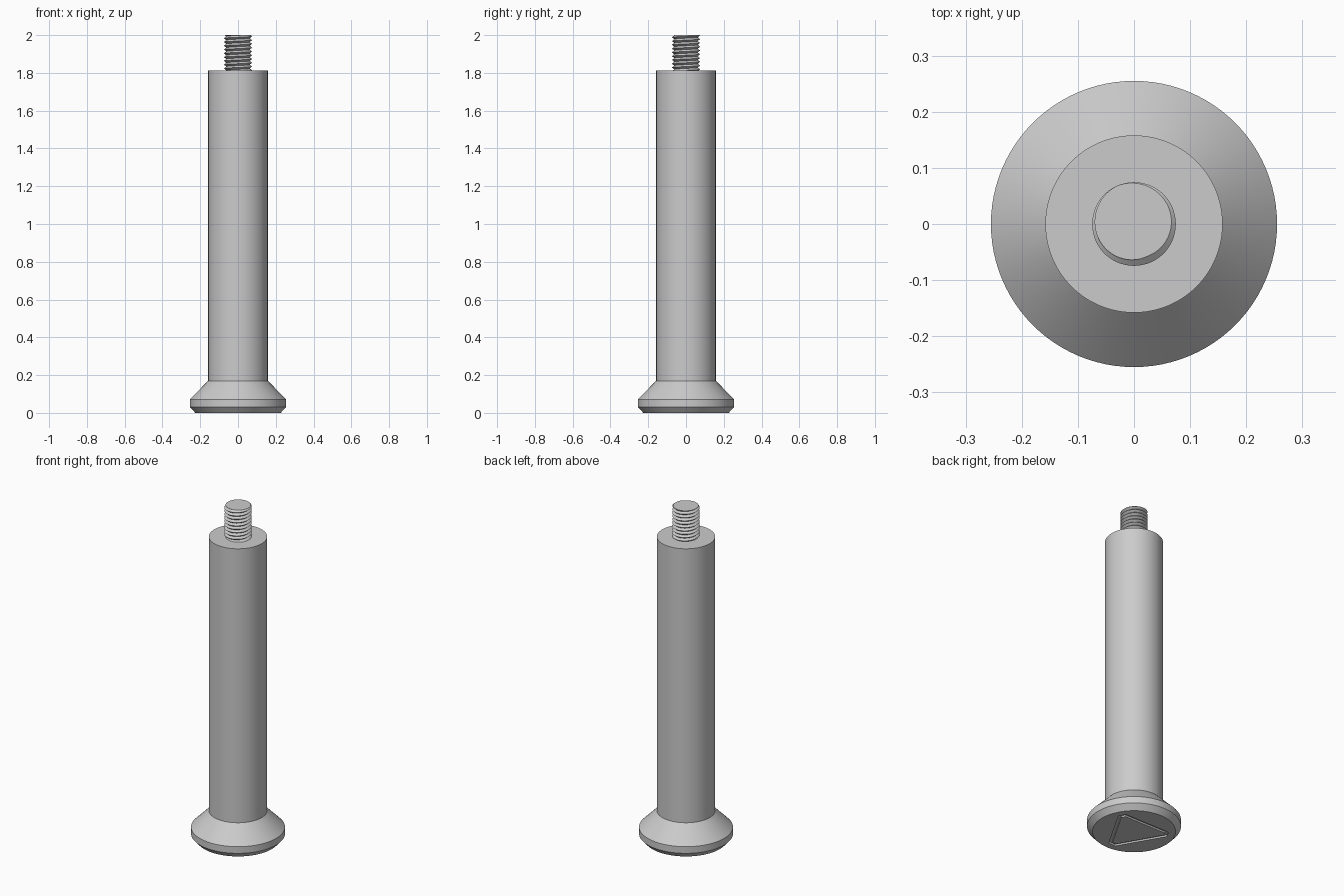
import bpy
import bmesh
from math import sin, cos, tau, radians, floor

old = bpy.data.objects.get("Cube")
if old:
    bpy.data.objects.remove(old, do_unlink=True)

# Single plain metal colour
steel = bpy.data.materials.new("grey_steel")
steel.use_nodes = True
colour = (0.6, 0.6, 0.6, 1.0)
steel.diffuse_color = colour
steel.node_tree.nodes["Principled BSDF"].inputs["Base Color"].default_value = colour

SEG = 96


def finish(bm, name):
    """Turn a bmesh into a linked, smooth-shaded steel object."""
    bmesh.ops.recalc_face_normals(bm, faces=bm.faces)
    mesh = bpy.data.meshes.new(name)
    bm.to_mesh(mesh)
    bm.free()
    mesh.materials.append(steel)
    obj = bpy.data.objects.new(name, mesh)
    bpy.context.collection.objects.link(obj)
    bpy.ops.object.select_all(action="DESELECT")
    obj.select_set(True)
    bpy.context.view_layer.objects.active = obj
    bpy.ops.object.shade_smooth_by_angle(angle=radians(30))


def circle(r, z):
    return [(r * cos(tau * i / SEG), r * sin(tau * i / SEG), z) for i in range(SEG)]


def clipped_triangle(inset, z):
    """Triangle outline with clipped corners, shrunk evenly by inset."""
    corner, side = 0.1856 - inset, 0.1125 - inset
    half = (side - corner / 2) / sin(tau / 6)
    points = []
    for a in (radians(30), radians(150), radians(270)):
        for t in (-half, half):
            points.append((corner * cos(a) - t * sin(a), corner * sin(a) + t * cos(a), z))
    return points


def skin(bm, outlines):
    """Join a stack of matching outlines with quads and return the vertex rings."""
    rings = [[bm.verts.new(p) for p in outline] for outline in outlines]
    for low, high in zip(rings, rings[1:]):
        for i in range(len(low)):
            j = (i + 1) % len(low)
            bm.faces.new((low[i], low[j], high[j], high[i]))
    return rings


def ring_edges(bm, ring):
    return [bm.edges.get((ring[i - 1], ring[i])) for i in range(len(ring))]


# Shank with flared, chamfered head at the foot
bm = bmesh.new()
shell = skin(bm, [circle(r, z) for r, z in ((0.226, 0.0), (0.255, 0.032), (0.255, 0.072),
                                            (0.158, 0.17), (0.158, 1.812))])
bm.faces.new(shell[-1])

# Triangular outline groove in the underside
groove = skin(bm, [clipped_triangle(w, z) for w, z in ((0, 0), (0, 0.01),
                                                       (0.018, 0.01), (0.018, 0))])
bm.faces.new(groove[-1])
bmesh.ops.triangle_fill(bm, use_beauty=True, normal=(0, 0, -1),
                        edges=ring_edges(bm, shell[0]) + ring_edges(bm, groove[0]))
finish(bm, "shank_and_head")

# Threaded stud: helical ridges and valleys clipped to a flat top and bottom
LOW, HIGH, PITCH = 1.812, 2.0, 0.02
MINOR, MAJOR = 0.062, 0.0745
PEAK = radians(115)


def thread_point(i, k):
    angle = tau * i / SEG
    lead = (angle - PEAK) / tau
    z = min(max(HIGH + PITCH * (k / 2 + lead), LOW), HIGH)
    turn = (z - HIGH) / PITCH - lead
    r = MAJOR - (MAJOR - MINOR) * 2 * abs(turn - floor(turn + 0.5))
    return (r * cos(angle), r * sin(angle), z)


bm = bmesh.new()
first = -int(2 * (HIGH - LOW) / PITCH) - 4
grid = [[bm.verts.new(thread_point(i, k)) for k in range(first, 4)]
        for i in range(SEG + 1)]
for left, right in zip(grid, grid[1:]):
    for k in range(len(left) - 1):
        bm.faces.new((left[k], right[k], right[k + 1], left[k + 1]))
bmesh.ops.remove_doubles(bm, verts=bm.verts, dist=0.00002)
for height in (LOW, HIGH):
    rim = [e for e in bm.edges if e.is_boundary
           and all(abs(v.co.z - height) < 0.0005 for v in e.verts)]
    bmesh.ops.holes_fill(bm, edges=rim, sides=0)
finish(bm, "threaded_stud")
